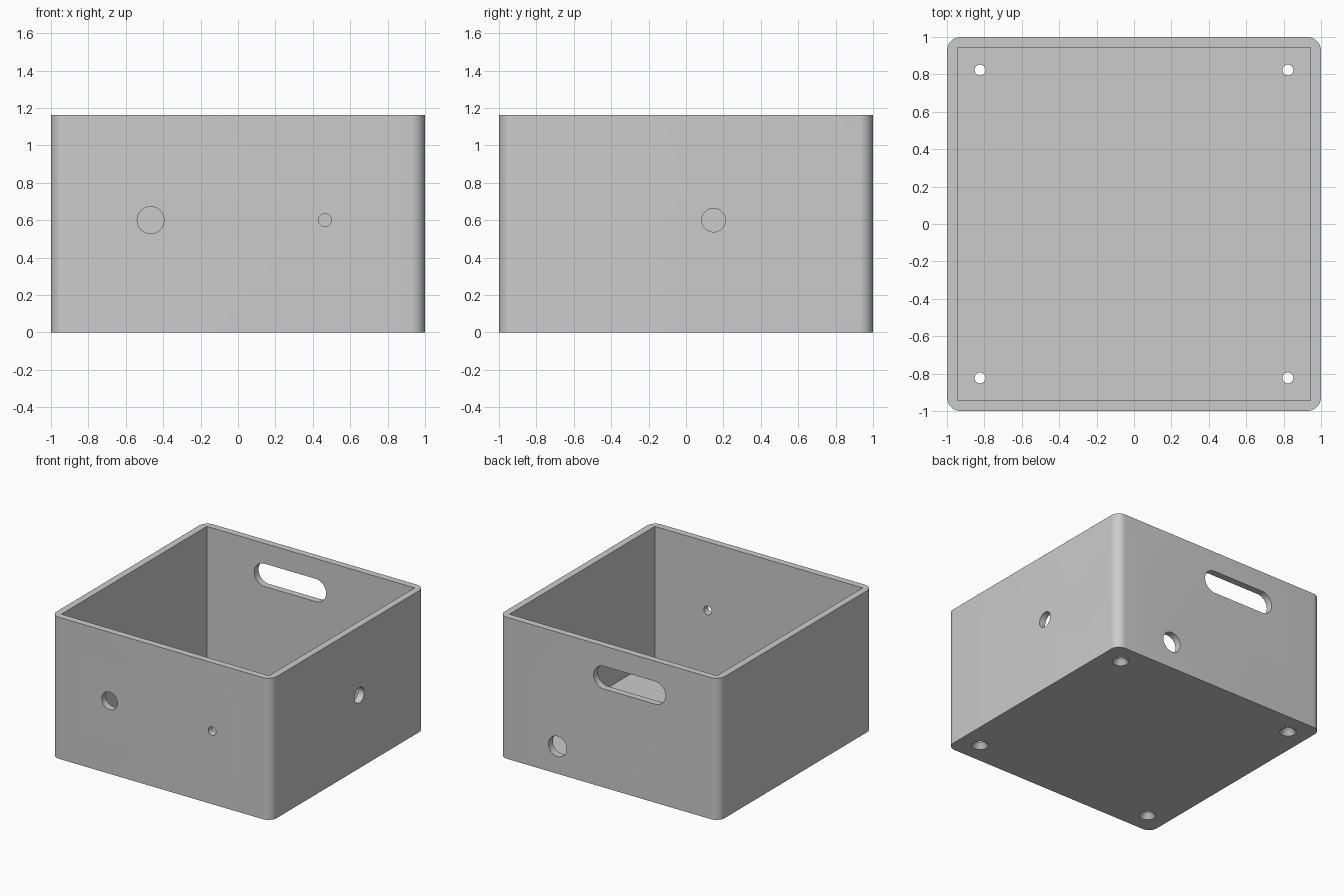
import bpy, bmesh, math
from mathutils import Matrix, Vector

if "Cube" in bpy.data.objects:
    bpy.data.objects.remove(bpy.data.objects["Cube"], do_unlink=True)

HEIGHT, INNER, FLOOR, CORNER = 1.163, 0.944, 0.07, 0.075

grey = bpy.data.materials.new("light grey")
grey.use_nodes = True
grey.diffuse_color = (0.6, 0.6, 0.6, 1)
grey.node_tree.nodes["Principled BSDF"].inputs["Base Color"].default_value = (0.6, 0.6, 0.6, 1)


def make_object(name, bm):
    bmesh.ops.recalc_face_normals(bm, faces=bm.faces)
    mesh = bpy.data.meshes.new(name)
    bm.to_mesh(mesh)
    bm.free()
    mesh.materials.append(grey)
    obj = bpy.data.objects.new(name, mesh)
    bpy.context.collection.objects.link(obj)
    return obj


def block(name, size, low, high, radius=0):
    """Square block between two heights, with optional rounded upright edges."""
    bm = bmesh.new()
    bmesh.ops.create_cube(bm, size=1)
    bmesh.ops.scale(bm, vec=(size, size, high - low), verts=bm.verts)
    bmesh.ops.translate(bm, vec=(0, 0, (low + high) / 2), verts=bm.verts)
    if radius:
        upright = [e for e in bm.edges if abs(e.verts[0].co.z - e.verts[1].co.z) > 0.1]
        bmesh.ops.bevel(bm, geom=upright, offset=radius, segments=10, profile=0.5,
                        affect='EDGES')
    return make_object(name, bm)


def rod(name, centre, axis, r1, r2, depth, stretch=0):
    """Cylinder or cone along an axis; stretch pulls it into a slot along x."""
    bm = bmesh.new()
    bmesh.ops.create_cone(bm, cap_ends=True, segments=48, radius1=r1, radius2=r2, depth=depth)
    if stretch:
        cut = bmesh.ops.bisect_plane(bm, geom=bm.verts[:] + bm.edges[:] + bm.faces[:],
                                     plane_co=(0, 0, 0), plane_no=(1, 0, 0), clear_outer=True)
        rim = [g for g in cut["geom_cut"] if isinstance(g, bmesh.types.BMEdge)]
        bmesh.ops.translate(bm, vec=(-stretch, 0, 0), verts=bm.verts)
        bmesh.ops.mirror(bm, geom=bm.verts[:] + bm.edges[:] + bm.faces[:], axis='X',
                         merge_dist=0)
        loops = [e for e in bm.edges if e.is_boundary]
        bmesh.ops.bridge_loops(bm, edges=loops)
    turn = Vector((0, 0, 1)).rotation_difference(Vector(axis)).to_matrix().to_4x4()
    bm.transform(Matrix.Translation(centre) @ turn)
    return make_object(name, bm)


X, Y, Z = (1, 0, 0), (0, 1, 0), (0, 0, 1)
box = block("open_box", 2, 0, HEIGHT, CORNER)
cutters = [block("cavity", 2 * INNER, FLOOR, HEIGHT + 0.3)]

# Round holes: front wall, left wall and back wall
for x, z, r in [(-0.467, 0.6, 0.072), (0.465, 0.6, 0.035)]:
    cutters.append(rod("front_hole", (x, -1, z), Y, r, r, 0.3))
for y, z, r in [(0.147, 0.6, 0.063), (0.465, 0.49, 0.096), (0.745, 0.713, 0.096)]:
    cutters.append(rod("side_hole", (1, y, z), X, r, r, 0.3))
cutters.append(rod("back_hole", (0.467, 1, 0.225), Y, 0.083, 0.083, 0.3))

# Hand slot in the back wall
cutters.append(rod("hand_slot", (-0.187, 1, 0.903), Y, 0.0935, 0.0935, 0.3, 0.233))

# Countersunk screw holes in the floor
for x in (-0.823, 0.823):
    for y in (-0.823, 0.823):
        cutters.append(rod("screw_hole", (x, y, 0), Z, 0.029, 0.029, 0.4))
        cutters.append(rod("countersink", (x, y, 0.015), Z, 0.075, 0.026, 0.06))

bpy.context.view_layer.objects.active = box
box.select_set(True)
for cutter in cutters:
    mod = box.modifiers.new("cut", 'BOOLEAN')
    mod.operation, mod.solver, mod.object = 'DIFFERENCE', 'EXACT', cutter
    bpy.ops.object.modifier_apply(modifier=mod.name)
    bpy.data.objects.remove(cutter, do_unlink=True)

bpy.ops.object.shade_smooth_by_angle(angle=math.radians(30))
